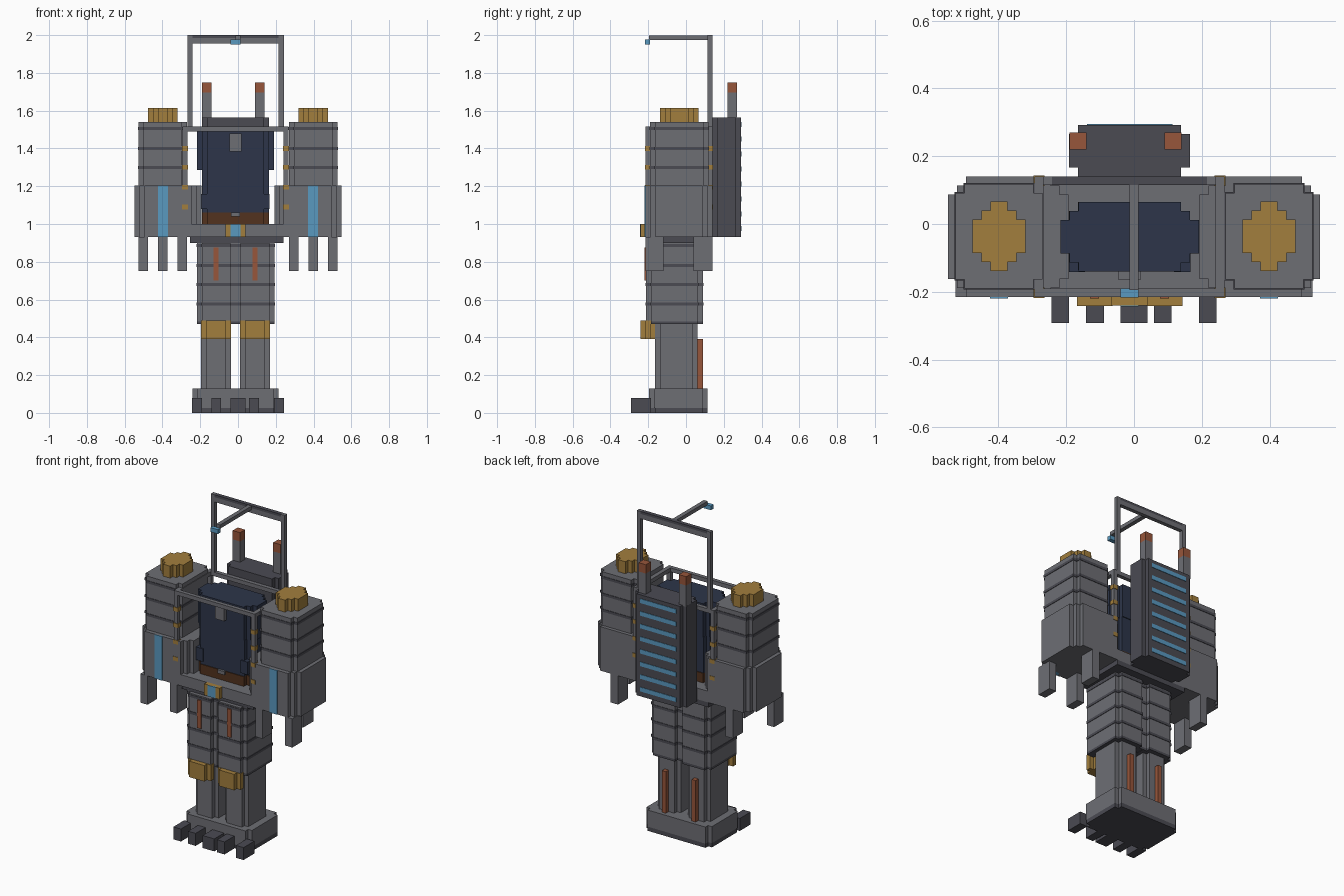
import bpy
import bmesh

if "Cube" in bpy.data.objects:
    bpy.data.objects.remove(bpy.data.objects["Cube"])

U = 0.0265    # size of one block step
CX = -0.013   # centre line of body and frame


def material(name, rgb):
    m = bpy.data.materials.new(name)
    m.use_nodes = True
    color = (*rgb, 1)
    m.diffuse_color = color
    m.node_tree.nodes["Principled BSDF"].inputs["Base Color"].default_value = color
    return m


grey = material("steel grey", (.155, .157, .175))
dark = material("dark grey", (.07, .07, .086))
navy = material("navy", (.026, .036, .067))
gold = material("gold", (.36, .21, .047))
blue = material("light blue", (.1, .32, .53))
orange = material("rust orange", (.31, .092, .043))
brown = material("brown", (.085, .032, .013))


def block(name, mat, x, y, z, notch=0):
    """Upright prism whose corners are cut in square steps."""
    cx, cy = sum(x) / 2, sum(y) / 2
    hx, hy = abs(x[1] - x[0]) / 2, abs(y[1] - y[0]) / 2
    corner = [(hx, hy - notch * U)]
    for i in range(notch):
        px = hx - (i + 1) * U
        corner += [(px, hy - (notch - i) * U), (px, hy - (notch - i - 1) * U)]
    pts = []
    for sx, sy in ((1, 1), (-1, 1), (-1, -1), (1, -1)):
        part = corner if sx * sy > 0 else corner[::-1]
        pts += [(cx + sx * a, cy + sy * b) for a, b in part]
    bm = bmesh.new()
    face = bm.faces.new([bm.verts.new((a, b, z[0])) for a, b in pts])
    ext = bmesh.ops.extrude_face_region(bm, geom=[face])
    top = [v for v in ext["geom"] if isinstance(v, bmesh.types.BMVert)]
    bmesh.ops.translate(bm, verts=top, vec=(0, 0, z[1] - z[0]))
    bmesh.ops.recalc_face_normals(bm, faces=bm.faces)
    mesh = bpy.data.meshes.new(name)
    bm.to_mesh(mesh)
    bm.free()
    mesh.materials.append(mat)
    ob = bpy.data.objects.new(name, mesh)
    bpy.context.collection.objects.link(ob)
    return ob


def around(c, half):
    return (c - half, c + half)


def bands(name, x, y, heights, notch):
    """Thin dark seams on a limb."""
    g = .003
    for h in heights:
        block(name, dark, (x[0] - g, x[1] + g), (y[0] - g, y[1] + g),
              around(h, .008), notch)


# Feet and toes
block("foot_sole", dark, (-.24, .214), (-.19, .113), (0, .026), 1)
block("foot_base", grey, (-.24, .214), (-.195, .113), (.026, .13), 1)
for tx, half in ((-.217, .026), (-.115, .026), (0, .04), (.085, .026), (.217, .026)):
    block("toe", dark, around(tx, half), (-.292, -.185), (0, .078))

# Legs
for side, word in ((-1, "right"), (1, "left")):
    c = CX + side * .103
    block(word + "_shin", grey, around(c, .079), (-.165, .062), (.13, .48), 1)
    block(word + "_calf_strip", orange, around(c, .0133), (.055, .09), (.13, .39))
    block(word + "_knee_pad", gold, around(c, .079), (-.242, -.16), (.39, .49), 1)
    tx, ty = around(c, .102), (-.212, .09)
    block(word + "_thigh", grey, tx, ty, (.485, .9), 1)
    block(word + "_thigh_rim", dark, tx, ty, (.47, .485), 1)
    bands(word + "_thigh_seam", tx, ty, (.577, .68, .78, .885), 1)
    block(word + "_thigh_strip", orange, around(c, .0133), (-.219, -.2), (.7, .875))

# Waist platform and belt buckle
block("platform_underside", dark, (-.255, .24), (-.19, .14), (.9, .93))
block("platform", grey, (-.265, .24), (-.215, .14), (.93, 1.0))
block("buckle_plate", gold, around(CX, .053), (-.24, -.21), (.93, 1.0))
block("buckle_light", blue, around(CX, .0265), (-.243, -.21), (.93, 1.0))

# Seated body
block("body_base", brown, around(CX, .178), (-.14, .065), (1.0, 1.06), 1)
block("body_clasp", grey, around(CX, .024), (-.15, -.135), (1.04, 1.062))
block("body_waist", navy, around(CX, .178), (-.135, .06), (1.06, 1.285), 1)
block("body_chest", navy, around(CX, .204), (-.14, .065), (1.285, 1.495), 2)
for side in (-1, 1):
    block("body_side_pad", navy, around(CX + side * .155, .024), (-.142, -.05), (1.08, 1.16))
block("chest_badge", grey, around(CX, .032), (-.165, -.13), (1.385, 1.48))

# Cage ring with corner posts
ring_z = (1.49, 1.515)
for y in ((-.215, -.19), (.115, .14)):
    block("ring_cross_bar", grey, around(CX, .28), y, ring_z)
for side in (-1, 1):
    px = around(CX + side * .267, .0133)
    block("ring_side_bar", grey, px, (-.19, .115), ring_z)
    for y in ((-.215, -.19), (.115, .14)):
        block("cage_post", grey, px, y, (.93, 1.49))
        for z in (1.09, 1.195, 1.3, 1.4):
            block("post_bolt", gold, around(CX + side * .267, .0165),
                  (y[0] - .003, y[1] + .003), around(z, .0125))
    # Tall rear hoop uprights
    block("hoop_post", grey, around(CX + side * .242, .0133), (.115, .14), (1.5, 2.0))

# Hoop top, boom and its lamp
block("hoop_bar", grey, around(CX, .23), (.115, .14), (1.955, 1.985))
block("hoop_bar_cap", dark, around(CX, .23), (.115, .14), (1.985, 2.0))
block("boom", grey, around(0, .0133), (-.195, .12), (1.975, 1.998))
block("boom_lamp", blue, around(CX, .0265), (-.217, -.19), (1.95, 1.976))

# Backpack with vents and exhausts
block("backpack", dark, around(CX, .178), (.14, .292), (.93, 1.565), 1)
for i in range(8):
    block("vent_slat", blue, around(CX, .126), (.285, .295), around(.975 + .079 * i, .0133))
for side in (-1, 1):
    ex = around(-.025 + side * .14, .0255)
    block("exhaust_pipe", grey, ex, (.22, .27), (1.56, 1.695))
    block("exhaust_tip", orange, ex, (.22, .27), (1.695, 1.75))

# Arms
for side, word in ((-1, "right"), (1, "left")):
    c = side * .398
    ux, uy = around(c, .128), (-.19, .118)
    block(word + "_upper_arm", grey, ux, uy, (1.2, 1.54), 1)
    bands(word + "_arm_seam", ux, uy, (1.3, 1.4, 1.505), 1)
    block(word + "_shoulder_cap", gold, around(c, .078), (-.138, .066), (1.54, 1.615), 2)
    block(word + "_forearm", grey, around(side * .371, .178), (-.215, .14), (.93, 1.205), 2)
    block(word + "_forearm_light", blue, around(c, .0265), (-.219, -.19), (.93, 1.205))
    for dx in (-.103, .103):
        block(word + "_front_finger", grey, around(c + dx, .025), (-.215, -.12), (.75, .93))
    block(word + "_thumb", grey, around(c, .025), (.04, .14), (.75, .93))
